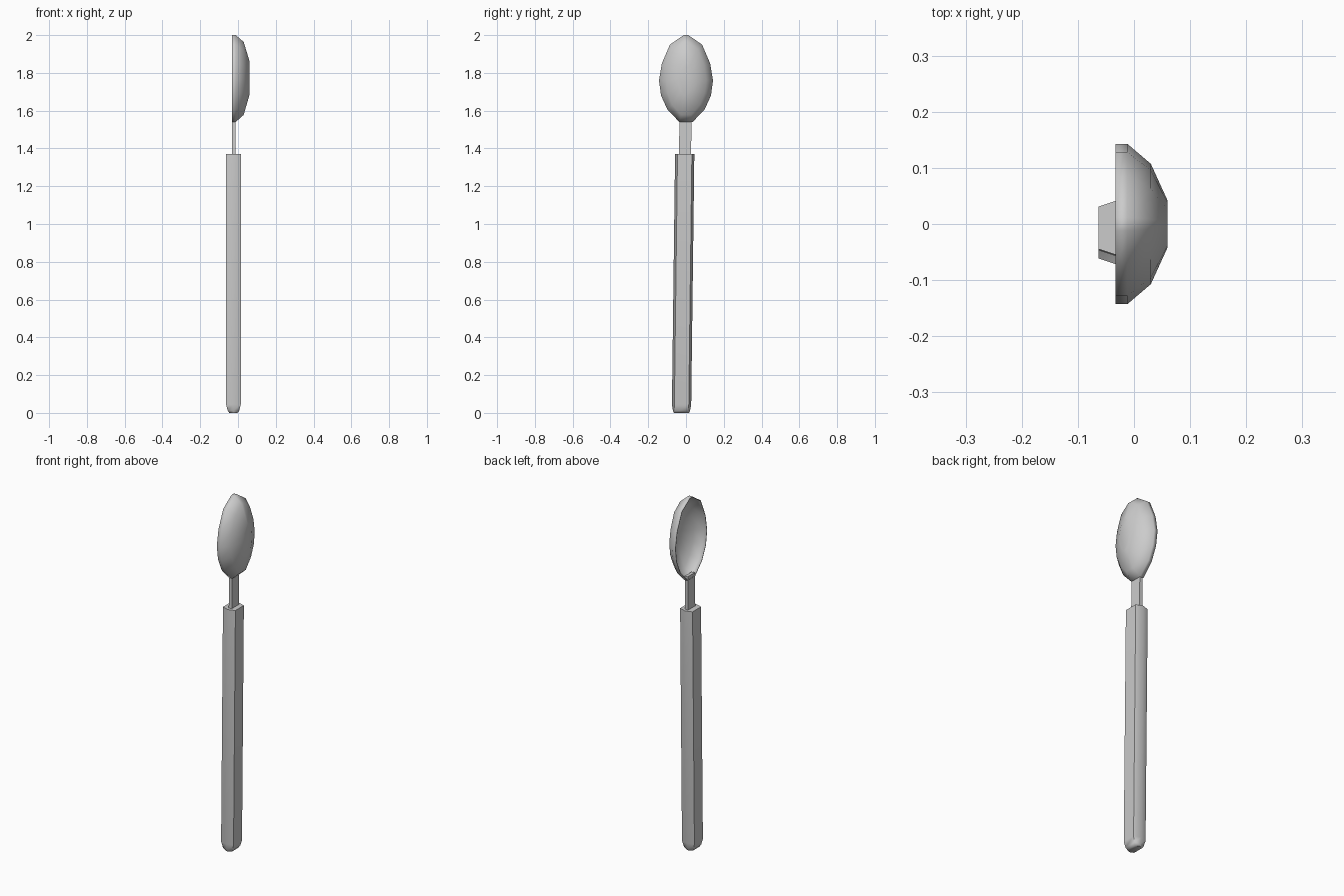
import bpy, bmesh, math

cube = bpy.data.objects.get("Cube")
if cube:
    bpy.data.objects.remove(cube, do_unlink=True)

metal = bpy.data.materials.new("grey metal")
metal.use_nodes = True
GREY = (0.6, 0.6, 0.6, 1)
metal.diffuse_color = GREY
metal.node_tree.nodes["Principled BSDF"].inputs["Base Color"].default_value = GREY


def loft(name, rings, cap_start, cap_end, angle):
    """Skin matching rings of points and make a shaded object."""
    bm = bmesh.new()
    loops = [[bm.verts.new(p) for p in ring] for ring in rings]
    n = len(loops[0])
    for a, b in zip(loops, loops[1:]):
        for i in range(n):
            j = (i + 1) % n
            bm.faces.new((a[i], a[j], b[j], b[i]))
    if cap_start:
        bm.faces.new(loops[0][::-1])
    if cap_end:
        bm.faces.new(loops[-1])
    bmesh.ops.recalc_face_normals(bm, faces=bm.faces)
    mesh = bpy.data.meshes.new(name)
    bm.to_mesh(mesh)
    bm.free()
    mesh.materials.append(metal)
    obj = bpy.data.objects.new(name, mesh)
    bpy.context.collection.objects.link(obj)
    bpy.ops.object.select_all(action="DESELECT")
    obj.select_set(True)
    bpy.context.view_layer.objects.active = obj
    bpy.ops.object.shade_smooth_by_angle(angle=math.radians(angle))
    return obj


# Bowl: egg-shaped outline shrinking from the rim to the bulge
half = [(0.012, 2.0), (0.085, 1.95), (0.128, 1.85), (0.143, 1.76),
        (0.132, 1.68), (0.098, 1.605), (0.035, 1.54)]
outline = half + [(-y, z) for y, z in reversed(half)]
MID = 1.775
bowl_rings = []
for x, sy, sz in [(-0.033, 1, 1), (-0.012, 1, 1), (0.03, 0.75, 0.84), (0.06, 0.29, 0.4)]:
    bowl_rings.append([(x, y * sy, MID + (z - MID) * sz) for y, z in outline])
bowl = loft("bowl", bowl_rings, False, True, 60)
# Normals must point to the convex side before the shell is thickened inward
if max(bowl.data.polygons, key=lambda p: p.center.x).normal.x < 0:
    bowl.data.flip_normals()
shell = bowl.modifiers.new("shell", "SOLIDIFY")
shell.thickness = 0.004
shell.offset = -1

# Neck: flat strip between handle and bowl
neck_rings = [[(x, y + shift, z) for x, y in
               ((-0.032, -0.032), (-0.013, -0.032), (-0.013, 0.032), (-0.032, 0.032))]
              for z, shift in ((1.34, -0.006), (1.56, -0.002))]
loft("neck", neck_rings, True, True, 30)

# Handle: leaning hexagonal bar with a rounded lower end
hexagon = [(-0.039, -0.038), (0, -0.051), (0.039, -0.038),
           (0.039, 0.038), (0, 0.051), (-0.039, 0.038)]
handle_rings = []
for z, s in [(0, 0.56), (0.012, 0.78), (0.045, 1), (1.37, 1)]:
    lean = -0.024 + 0.0125 * z
    handle_rings.append([(-0.024 + x * s, lean + y * (s + 1) / 2 if s < 1 else lean + y, z)
                         for x, y in hexagon])
loft("handle", handle_rings, True, True, 62)
